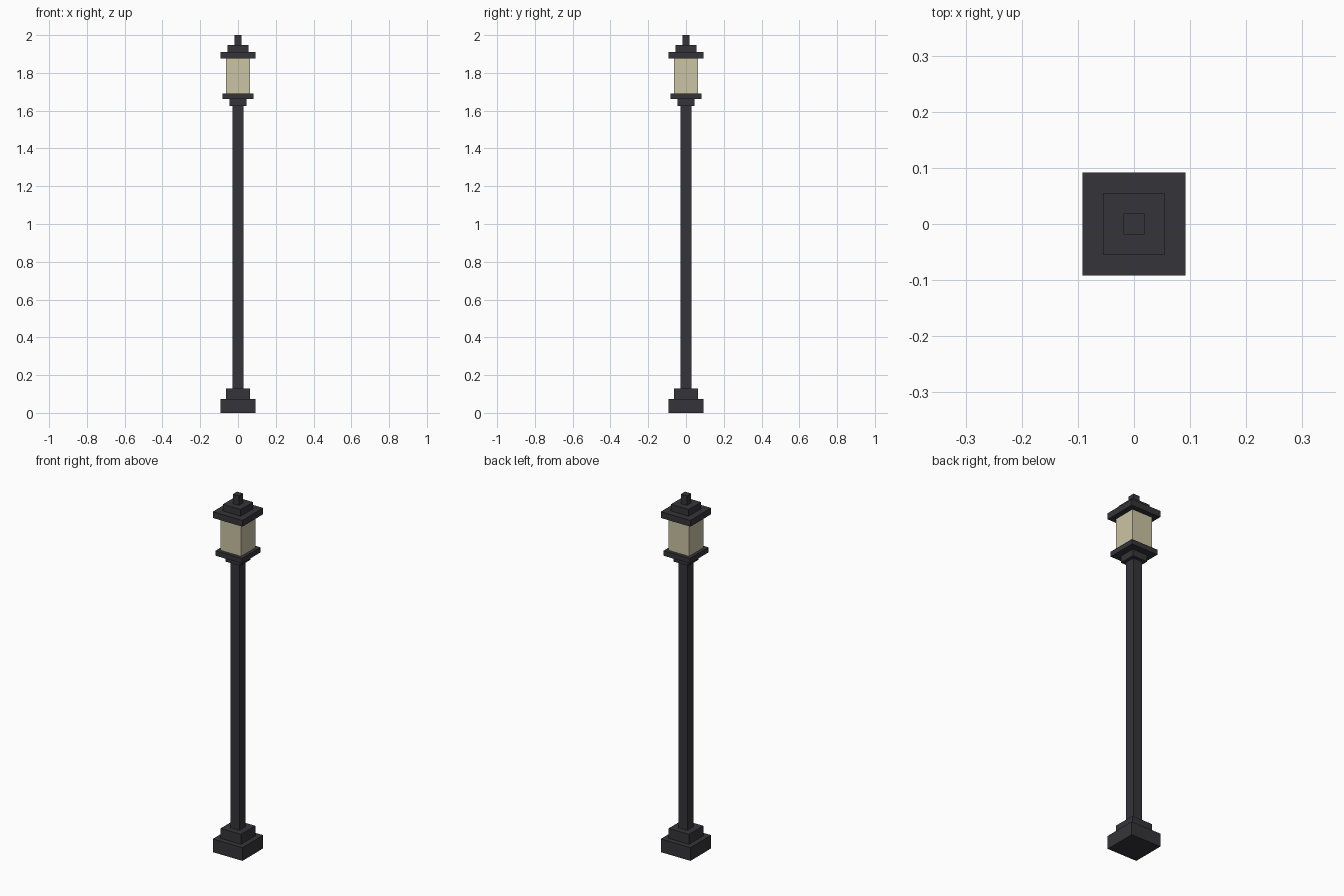
import bpy

cube = bpy.data.objects.get("Cube")
if cube:
    bpy.data.objects.remove(cube, do_unlink=True)


def make_material(name, color):
    mat = bpy.data.materials.new(name)
    mat.use_nodes = True
    mat.diffuse_color = color
    mat.node_tree.nodes["Principled BSDF"].inputs["Base Color"].default_value = color
    return mat


iron = make_material("dark iron", (0.036, 0.035, 0.042, 1))
glass = make_material("warm glass", (0.60, 0.55, 0.37, 1))


def block(name, half, bottom, top, mat):
    """Square block centred on the post axis."""
    bpy.ops.mesh.primitive_cube_add(size=1, location=(0, 0, (bottom + top) / 2))
    obj = bpy.context.object
    obj.name = name
    obj.scale = (2 * half, 2 * half, top - bottom)
    bpy.ops.object.transform_apply(location=False, rotation=False, scale=True)
    obj.data.materials.append(mat)


# Stepped foot and post
block("base", 0.092, 0, 0.074, iron)
block("base_step", 0.063, 0.074, 0.13, iron)
block("post", 0.028, 0.13, 1.625, iron)

# Lantern
block("collar", 0.046, 1.625, 1.662, iron)
block("lantern_tray", 0.082, 1.662, 1.69, iron)
block("lantern_glass", 0.063, 1.69, 1.875, glass)

# Stepped roof
block("roof", 0.092, 1.875, 1.91, iron)
block("roof_step", 0.055, 1.91, 1.947, iron)
block("finial", 0.0185, 1.947, 2.0, iron)
